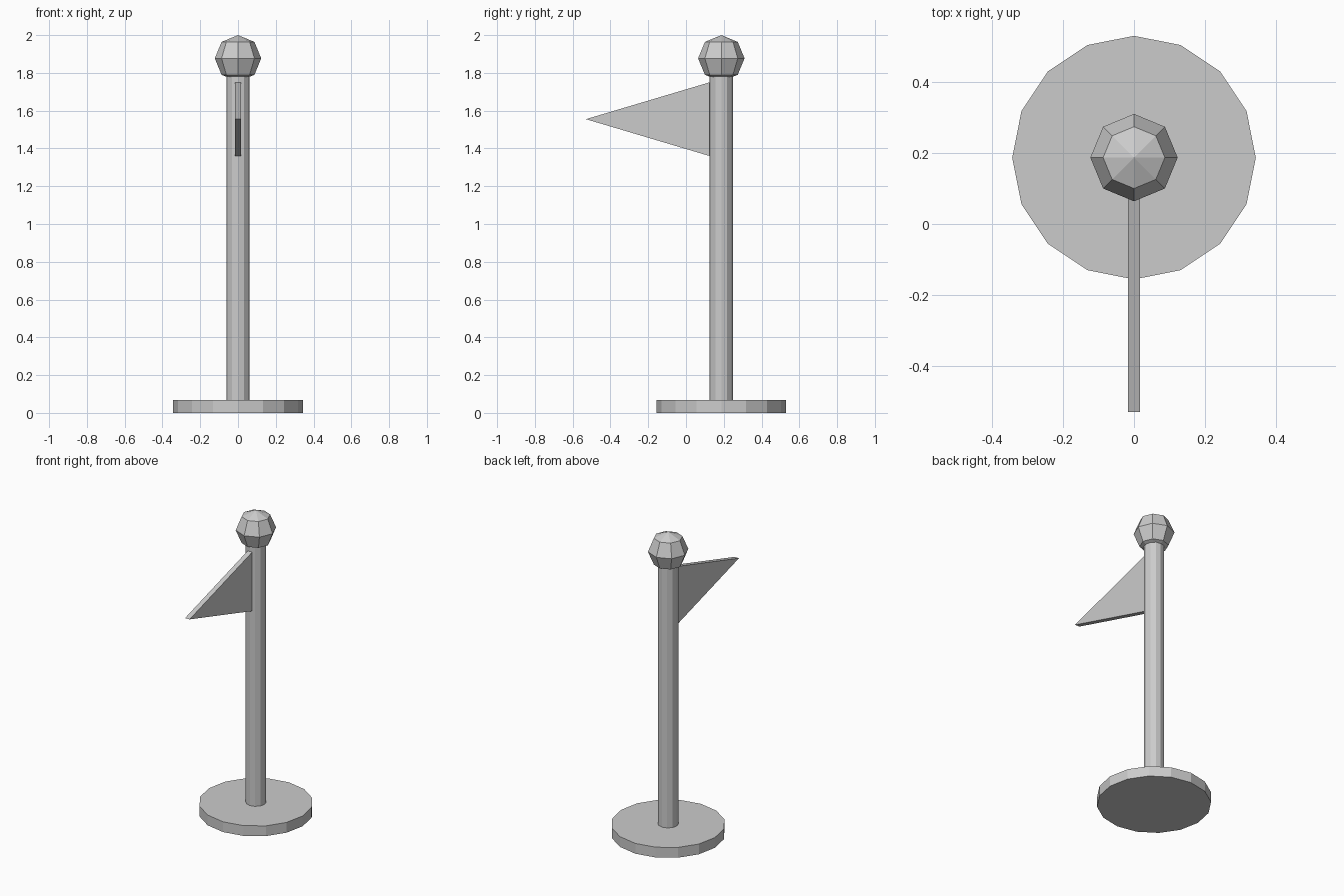
import bpy, bmesh

if "Cube" in bpy.data.objects:
    bpy.data.objects.remove(bpy.data.objects["Cube"])

POLE_Y = 0.187


def new_object(name, bm):
    bmesh.ops.recalc_face_normals(bm, faces=bm.faces)
    mesh = bpy.data.meshes.new(name)
    bm.to_mesh(mesh)
    bm.free()
    obj = bpy.data.objects.new(name, mesh)
    bpy.context.collection.objects.link(obj)
    return obj


def cylinder(name, sides, radius, z0, z1):
    bm = bmesh.new()
    bmesh.ops.create_cone(bm, cap_ends=True, segments=sides,
                          radius1=radius, radius2=radius, depth=z1 - z0)
    obj = new_object(name, bm)
    obj.location = (0, POLE_Y, (z0 + z1) / 2)
    return obj


# Round foot and upright
cylinder("base", 16, 0.343, 0, 0.068)
cylinder("pole", 12, 0.062, 0.068, 1.79)

# Faceted ball on top
bm = bmesh.new()
bmesh.ops.create_uvsphere(bm, u_segments=8, v_segments=4, radius=0.123)
new_object("finial", bm).location = (0, POLE_Y, 1.877)

# Triangular pennant, thin slab pointing to the front
bm = bmesh.new()
half = 0.0165
profile = [(0.125, 1.36), (0.125, 1.75), (-0.53, 1.555)]
face = bm.faces.new([bm.verts.new((-half, y, z)) for y, z in profile])
slab = bmesh.ops.extrude_face_region(bm, geom=[face])
bmesh.ops.translate(bm, vec=(2 * half, 0, 0),
                    verts=[v for v in slab["geom"] if isinstance(v, bmesh.types.BMVert)])
new_object("pennant", bm)
